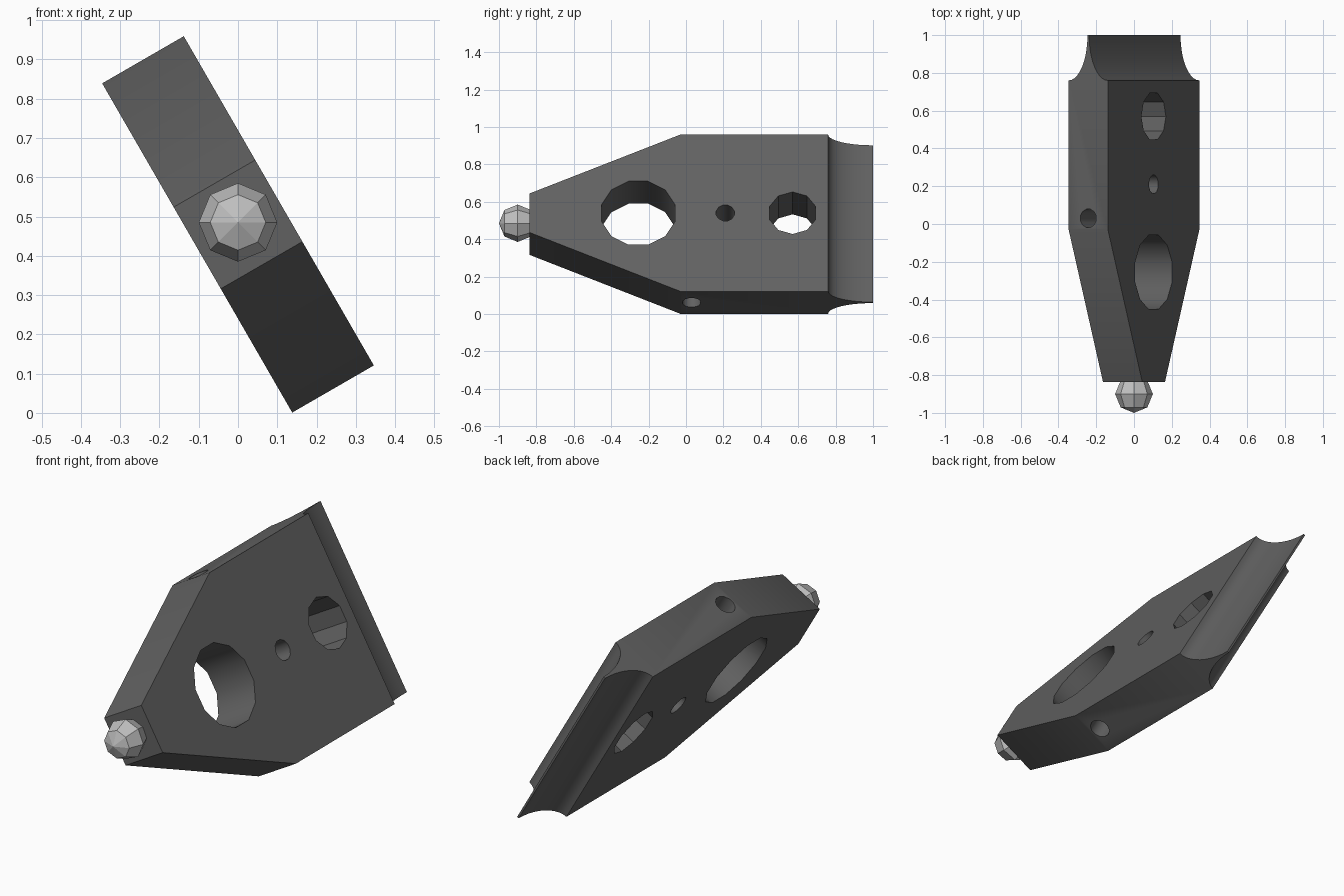
import bpy, bmesh, math
from mathutils import Matrix

cube = bpy.data.objects.get("Cube")
if cube:
    bpy.data.objects.remove(cube, do_unlink=True)

TILT = math.radians(-30)
CENTRE_Z = 0.48


def material(name, rgb):
    m = bpy.data.materials.new(name)
    m.use_nodes = True
    m.diffuse_color = (*rgb, 1)
    bsdf = m.node_tree.nodes["Principled BSDF"]
    bsdf.inputs["Base Color"].default_value = (*rgb, 1)
    bsdf.inputs["Roughness"].default_value = 0.6
    return m


def to_object(name, bm, mat):
    bmesh.ops.recalc_face_normals(bm, faces=bm.faces)
    me = bpy.data.meshes.new(name)
    bm.to_mesh(me)
    bm.free()
    ob = bpy.data.objects.new(name, me)
    bpy.context.collection.objects.link(ob)
    me.materials.append(mat)
    return ob


def select(ob):
    bpy.ops.object.select_all(action='DESELECT')
    ob.select_set(True)
    bpy.context.view_layer.objects.active = ob


dark = material("dark grey", (0.12, 0.12, 0.12))
light = material("light grey", (0.52, 0.52, 0.52))

# Plate: rectangular sections lofted along y as (y, half thickness, half height)
stations = [(-0.837, 0.12, 0.12), (-0.03, 0.12, 0.484)]
STEPS = 10
for i in range(STEPS + 1):  # hollow-ground rear edge
    a = math.pi / 2 * i / STEPS
    stations.append((1 - 0.24 * math.cos(a), 0.12 - 0.115 * math.sin(a), 0.484))

bm = bmesh.new()
rings = [[bm.verts.new((sx * w, y, sz * h))
          for sx, sz in ((-1, -1), (1, -1), (1, 1), (-1, 1))]
         for y, w, h in stations]
for r0, r1 in zip(rings, rings[1:]):
    for k in range(4):
        n = (k + 1) % 4
        bm.faces.new((r0[k], r0[n], r1[n], r1[k]))
bm.faces.new(rings[0])
bm.faces.new(rings[-1][::-1])
bmesh.ops.dissolve_limit(bm, angle_limit=0.01, verts=bm.verts, edges=bm.edges)
plate = to_object("plate", bm, dark)

# Holes: (name, axis, y, radius, sides)
holes = [("large_hole", 'X', -0.255, 0.203, 12),
         ("small_hole", 'X', 0.57, 0.13, 10),
         ("pin_hole", 'X', 0.21, 0.05, 12),
         ("cross_hole", 'Z', 0.03, 0.05, 12)]
cutters = []
for name, axis, y, radius, sides in holes:
    bm = bmesh.new()
    # flat facets face the plate's long ends
    spin = math.pi / sides if sides == 12 else math.pi / 2
    m = Matrix.Rotation(spin, 4, 'Z')
    if axis == 'X':
        m = Matrix.Rotation(math.pi / 2, 4, 'Y') @ m
    bmesh.ops.create_cone(bm, cap_ends=True, segments=sides, radius1=radius,
                          radius2=radius, depth=2 if axis == 'Z' else 1,
                          matrix=Matrix.Translation((0, y, 0)) @ m)
    cutter = to_object(name + "_cutter", bm, dark)
    cutter.hide_render = True
    cutters.append(cutter)
    mod = plate.modifiers.new(name, 'BOOLEAN')
    mod.operation = 'DIFFERENCE'
    mod.solver = 'EXACT'
    mod.object = cutter

select(plate)
for mod in list(plate.modifiers):
    bpy.ops.object.modifier_apply(modifier=mod.name)
for cutter in cutters:
    bpy.data.objects.remove(cutter, do_unlink=True)
bpy.ops.object.shade_smooth_by_angle(angle=math.radians(31))
plate.rotation_euler = (0, TILT, 0)
plate.location = (0, 0, CENTRE_Z)

# Faceted ball set into the nose
bm = bmesh.new()
bmesh.ops.create_uvsphere(bm, u_segments=8, v_segments=4, radius=0.1,
                          matrix=Matrix.Rotation(math.pi / 2, 4, 'X'))
ball = to_object("nose_ball", bm, light)
ball.location = (0, -0.9, 0.485)
